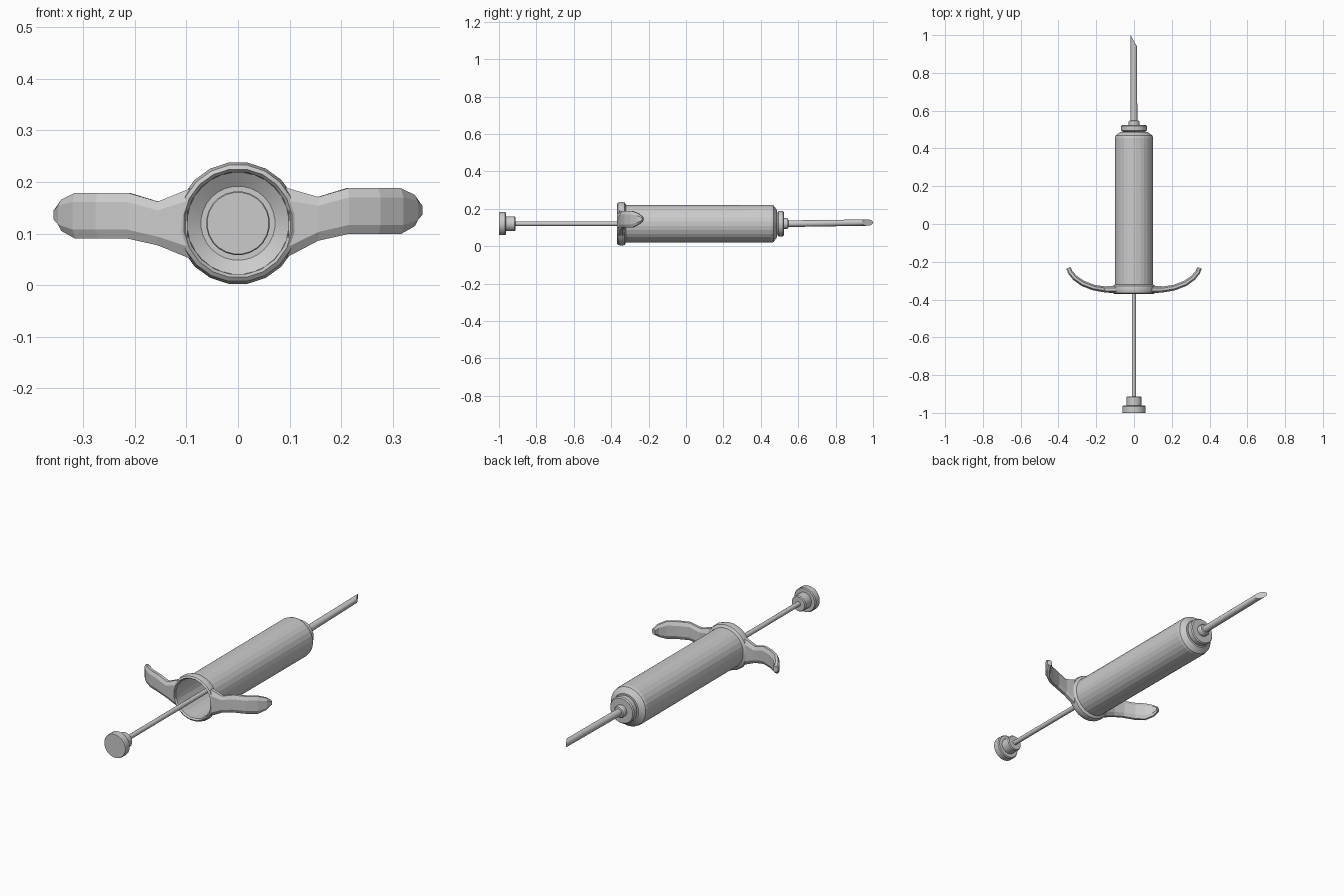
import bpy, bmesh, math
from mathutils import Vector

if "Cube" in bpy.data.objects:
    bpy.data.objects.remove(bpy.data.objects["Cube"])

AXIS_Z = 0.12


def finish(name, bm, smooth=None):
    bmesh.ops.recalc_face_normals(bm, faces=bm.faces)
    mesh = bpy.data.meshes.new(name)
    bm.to_mesh(mesh)
    bm.free()
    obj = bpy.data.objects.new(name, mesh)
    bpy.context.collection.objects.link(obj)
    if smooth:
        bpy.ops.object.select_all(action='DESELECT')
        bpy.context.view_layer.objects.active = obj
        obj.select_set(True)
        bpy.ops.object.shade_smooth_by_angle(angle=math.radians(smooth))
    return obj


def skin(bm, rings, cap_start=False, cap_end=False):
    """Bridge successive closed rings of vertices with quads."""
    for a, b in zip(rings, rings[1:]):
        n = len(a)
        for i in range(n):
            j = (i + 1) % n
            bm.faces.new((a[i], a[j], b[j], b[i]))
    if cap_start:
        bm.faces.new(rings[0])
    if cap_end:
        bm.faces.new(rings[-1])


def lathe(profile, sides, cap_start=False, cap_end=False):
    """Revolve (y, radius) points about the long axis."""
    bm = bmesh.new()
    rings = []
    for y, r in profile:
        angles = [2 * math.pi * (i + 0.5) / sides for i in range(sides)]
        rings.append([bm.verts.new((r * math.cos(a), y, AXIS_Z + r * math.sin(a)))
                      for a in angles])
    skin(bm, rings, cap_start, cap_end)
    return bm


# Open-backed barrel with tapered nose and collar
finish("barrel", lathe([(-0.345, 0.101), (0.455, 0.102), (0.468, 0.099),
                        (0.487, 0.072), (0.487, 0.056), (0.494, 0.068),
                        (0.518, 0.068), (0.523, 0.063), (0.523, 0.028)], 28), 10)

# Rounded flange around the open end
finish("flange", lathe([(-0.32, 0.100), (-0.362, 0.100), (-0.370, 0.106),
                        (-0.364, 0.114), (-0.345, 0.119), (-0.328, 0.115),
                        (-0.320, 0.102)], 20), 30)

# Needle with hub; the end ring is sheared into a bevel facing +x
bm = lathe([(0.495, 0.030), (0.540, 0.030), (0.546, 0.026), (0.548, 0.018),
            (1.0, 0.017)], 16, cap_end=True)
for v in bm.verts:
    if v.co.y > 0.99:
        v.co.y = 0.97 - 0.03 * v.co.x / 0.017
        v.co.x -= 0.001
        v.co.z += 0.006
finish("needle", bm, 30)

# Plunger rod and stepped thumb rest
finish("plunger_rod", lathe([(-0.93, 0.012), (0.487, 0.012)], 12, True, True), 40)
finish("thumb_rest", lathe([(-1.0, 0.060), (-0.997, 0.062), (-0.967, 0.062),
                            (-0.962, 0.058), (-0.962, 0.040), (-0.917, 0.040),
                            (-0.912, 0.036)], 24, True, True), 30)

# Curved finger grips: x, y, lower z, upper z, thickness
GRIP = [(0.085, -0.347, 0.045, 0.193, 0.040),
        (0.155, -0.346, 0.077, 0.162, 0.032),
        (0.212, -0.337, 0.090, 0.179, 0.030),
        (0.270, -0.315, 0.090, 0.179, 0.030),
        (0.312, -0.286, 0.090, 0.179, 0.028),
        (0.338, -0.255, 0.105, 0.166, 0.026),
        (0.347, -0.232, 0.122, 0.150, 0.024)]
# Section corners as fractions of half thickness and half width
SECTION = [(1, -0.6), (1, 0.6), (0.45, 1), (-0.45, 1),
           (-1, 0.6), (-1, -0.6), (-0.45, -1), (0.45, -1)]

for side, name in ((-1, "finger_grip_left"), (1, "finger_grip_right")):
    bm = bmesh.new()
    rings = []
    for k, (x, y, lo, hi, t) in enumerate(GRIP):
        p, q = GRIP[max(k - 1, 0)], GRIP[min(k + 1, len(GRIP) - 1)]
        tangent = Vector((q[0] - p[0], q[1] - p[1])).normalized()
        nx, ny = -tangent.y, tangent.x
        lift = 0.009 if side > 0 and k > 0 else 0
        mid, half = (lo + hi) / 2 + lift, (hi - lo) / 2
        rings.append([bm.verts.new((side * (x + nx * u * t / 2), y + ny * u * t / 2,
                                    mid + v * half)) for u, v in SECTION])
    skin(bm, rings, False, True)
    # Keep the root out of the barrel's hollow
    for v in rings[0]:
        dz = v.co.z - AXIS_Z
        v.co.x = side * math.sqrt(max(0.108 ** 2 - dz * dz, 0.0))
    finish(name, bm)
